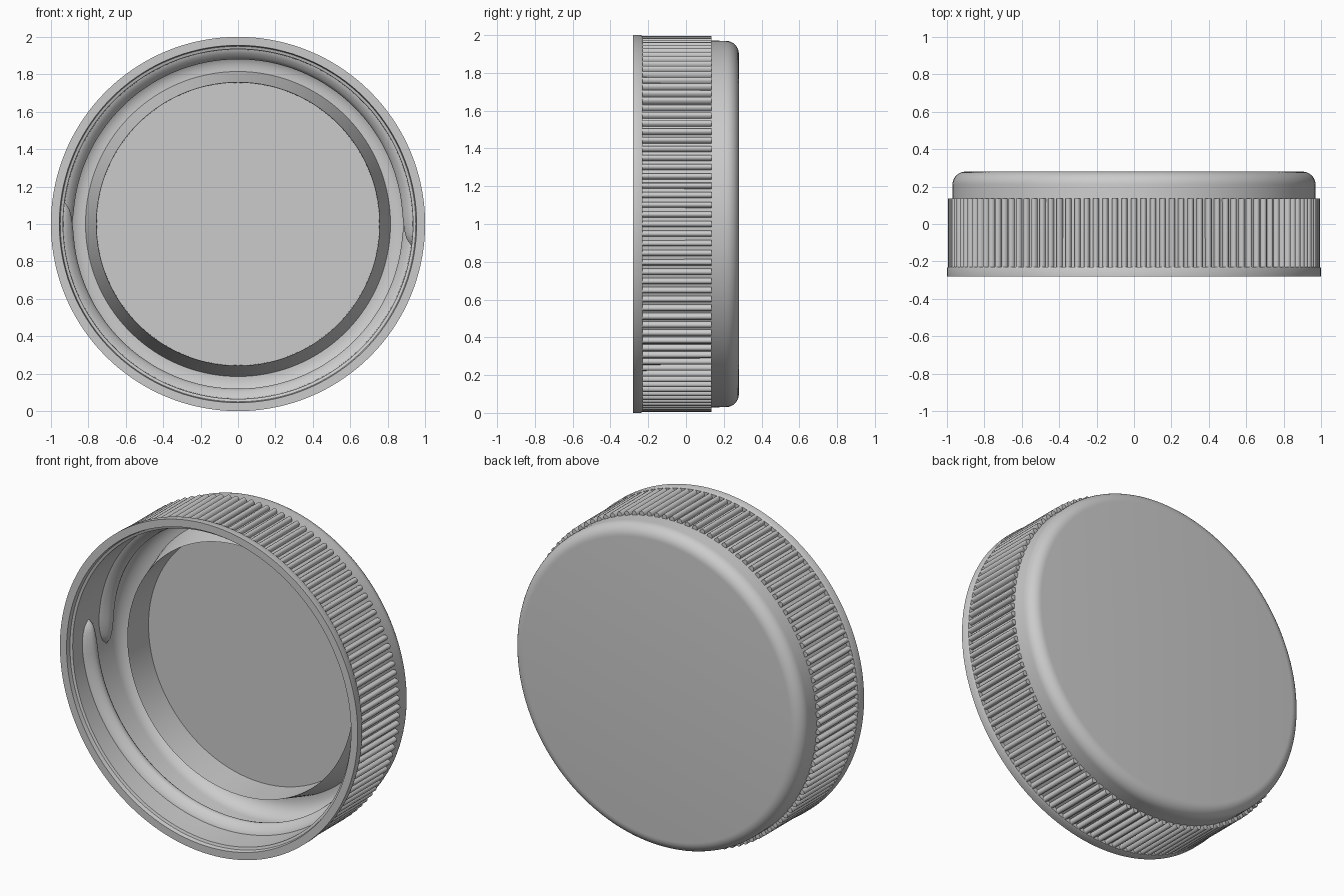
import bpy, bmesh, math

if "Cube" in bpy.data.objects:
    bpy.data.objects.remove(bpy.data.objects["Cube"])

GREY = bpy.data.materials.new("plain grey plastic")
GREY.diffuse_color = (0.6, 0.6, 0.6, 1)
GREY.use_nodes = True
GREY.node_tree.nodes["Principled BSDF"].inputs["Base Color"].default_value = GREY.diffuse_color


def place(r, y, a):
    """Point at radius r and angle a around the cap axis (along y, through z = 1)."""
    return (r * math.cos(a), y, 1 + r * math.sin(a))


def finish(bm, name, angle=35):
    bmesh.ops.remove_doubles(bm, verts=bm.verts, dist=1e-5)
    bmesh.ops.recalc_face_normals(bm, faces=bm.faces)
    mesh = bpy.data.meshes.new(name)
    bm.to_mesh(mesh)
    bm.free()
    mesh.materials.append(GREY)
    ob = bpy.data.objects.new(name, mesh)
    bpy.context.collection.objects.link(ob)
    bpy.ops.object.select_all(action='DESELECT')
    ob.select_set(True)
    bpy.context.view_layer.objects.active = ob
    bpy.ops.object.shade_smooth_by_angle(angle=math.radians(angle))
    return ob


def bridge(bm, ring_a, ring_b, closed):
    n = len(ring_a)
    for i in range(n if closed else n - 1):
        j = (i + 1) % n
        bm.faces.new((ring_a[i], ring_a[j], ring_b[j], ring_b[i]))


def arc(cr, cy, rad, start, end, steps=8):
    return [(cr + rad * math.cos(math.radians(start + (end - start) * k / steps)),
             cy + rad * math.sin(math.radians(start + (end - start) * k / steps)))
            for k in range(steps + 1)]


# Cap shell: rounded top, flange, stepped mouth, inner wall and tapered sealing ring
profile = ([(0, 0.28)] + arc(0.90, 0.21, 0.07, 90, 0)
           + [(0.972, -0.23), (0.995, -0.23), (1.0, -0.24), (1.0, -0.28),
              (0.955, -0.28), (0.95, -0.255), (0.935, -0.25)]
           + arc(0.83, 0.12, 0.10, 0, 90)
           + [(0.815, 0.22), (0.757, 0.02), (0.755, 0.22), (0, 0.22)])
SEG = 144
bm = bmesh.new()
rings = [[bm.verts.new(place(r, y, 2 * math.pi * i / SEG)) for r, y in profile]
         for i in range(SEG)]
for i in range(SEG):
    bridge(bm, rings[i], rings[(i + 1) % SEG], False)
bmesh.ops.dissolve_degenerate(bm, dist=1e-6, edges=bm.edges)
finish(bm, "cap_shell")

# Grip ribs: rounded bars around the side
RIBS = 120
section = [(-0.016, 0.955), (-0.016, 0.978), (-0.012, 0.989), (-0.005, 0.995),
           (0.005, 0.995), (0.012, 0.989), (0.016, 0.978), (0.016, 0.955)]
bm = bmesh.new()
for k in range(RIBS):
    a = 2 * math.pi * k / RIBS
    ends = [[bm.verts.new(place(r, y, a + w)) for w, r in section]
            for y in (-0.232, 0.135)]
    bridge(bm, ends[0], ends[1], True)
    bm.faces.new(ends[0])
    bm.faces.new(ends[1])
finish(bm, "grip_ribs", 50)

# Two-start inner thread: half-turn helical ridges with tapered ends
SWEEP, STEPS, PTS = math.radians(193), 96, 9
for n in range(2):
    bm = bmesh.new()
    loops = []
    for s in range(STEPS + 1):
        t = s / STEPS
        a = math.radians(173) + n * math.pi + SWEEP * t
        y = -0.11 + 0.17 * t
        fade = min(1, t / 0.06, (1 - t) / 0.06)
        fade = max(0.05, math.sqrt(fade * (2 - fade)))
        loop = [bm.verts.new(place(0.945, y - 0.06 * fade, a))]
        for p in range(PTS):
            u = -1 + 2 * p / (PTS - 1)
            h = 0.054 * fade * math.cos(u * math.pi / 2) ** 0.9
            loop.append(bm.verts.new(place(0.934 - h, y + 0.06 * fade * u, a)))
        loop.append(bm.verts.new(place(0.945, y + 0.06 * fade, a)))
        loops.append(loop)
    for s in range(STEPS):
        bridge(bm, loops[s], loops[s + 1], True)
    bm.faces.new(loops[0])
    bm.faces.new(loops[-1])
    finish(bm, f"inner_thread_{n + 1}", 50)
